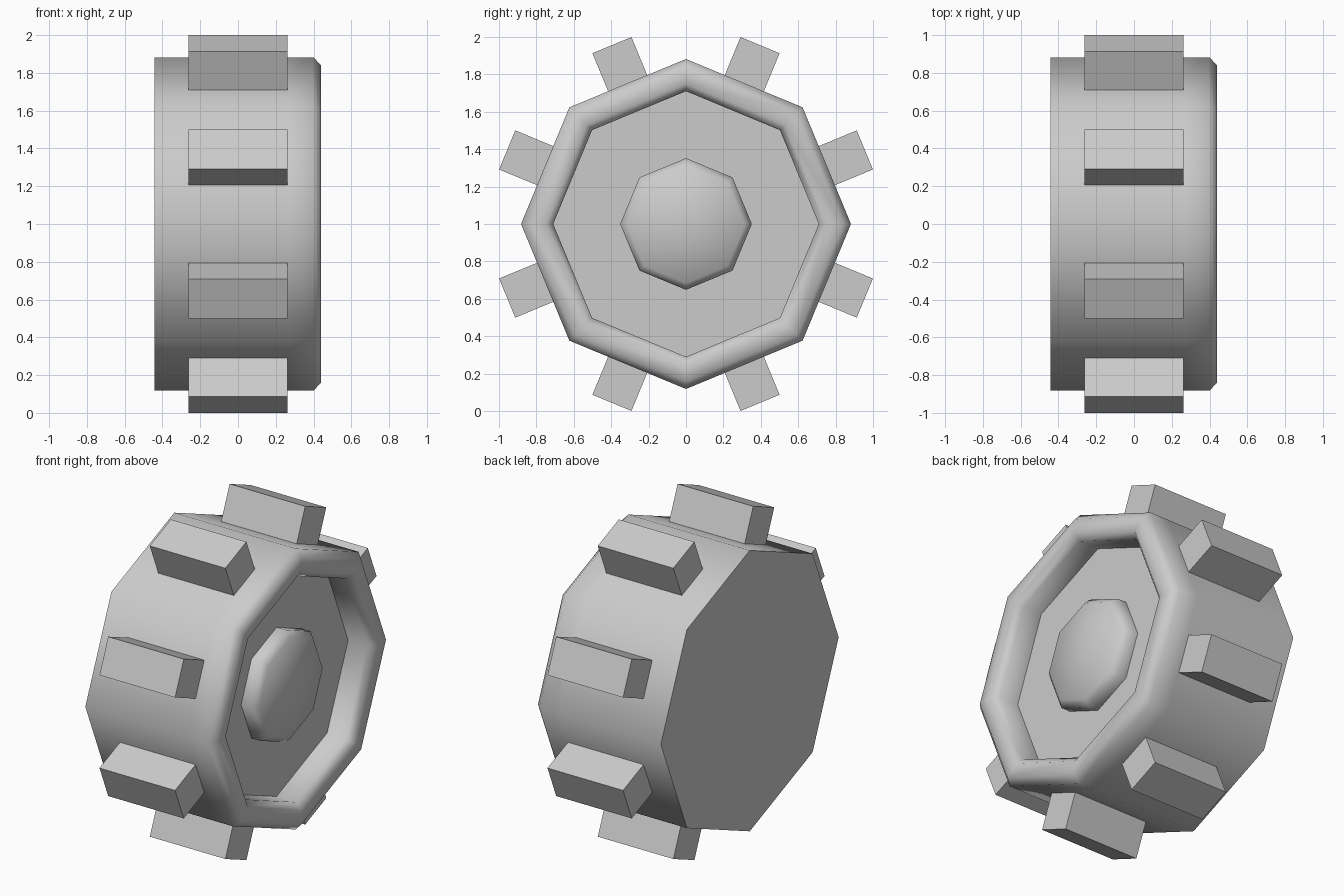
import bpy, bmesh
from math import radians, sin, cos, pi
from mathutils import Matrix, Vector

if "Cube" in bpy.data.objects:
    bpy.data.objects.remove(bpy.data.objects["Cube"])

SIDES = 8
CENTRE = Vector((0, 0, 1))


def finish(bm, name, smooth):
    bmesh.ops.recalc_face_normals(bm, faces=bm.faces)
    mesh = bpy.data.meshes.new(name)
    bm.to_mesh(mesh)
    bm.free()
    ob = bpy.data.objects.new(name, mesh)
    ob.location = CENTRE
    bpy.context.collection.objects.link(ob)
    if smooth:
        bpy.ops.object.select_all(action='DESELECT')
        ob.select_set(True)
        bpy.context.view_layer.objects.active = ob
        bpy.ops.object.shade_smooth_by_angle(angle=radians(50))
    return ob


def turn(name, profile, tip=None):
    """Octagonal solid around the x axis from (x, radius) points; tip = x of a domed end."""
    bm = bmesh.new()
    rings = [[bm.verts.new((x, r * cos(2 * pi * i / SIDES), r * sin(2 * pi * i / SIDES)))
              for i in range(SIDES)] for x, r in profile]
    for a, b in zip(rings, rings[1:]):
        for i in range(SIDES):
            j = (i + 1) % SIDES
            bm.faces.new((a[i], a[j], b[j], b[i]))
    bm.faces.new(rings[0])
    if tip is None:
        bm.faces.new(rings[-1])
    else:
        t = bm.verts.new((tip, 0, 0))
        for i in range(SIDES):
            bm.faces.new((rings[-1][i], rings[-1][(i + 1) % SIDES], t))
    return finish(bm, name, True)


# Wheel body: flat back, chamfered rim, recessed front face
turn("wheel_body", [(-0.443, 0.882), (0.27, 0.882), (0.40, 0.882), (0.44, 0.84),
                    (0.44, 0.75), (0.40, 0.71), (0.268, 0.71)])

# Domed hub cap sitting in the recess
turn("hub_cap", [(0.268, 0.352), (0.33, 0.352), (0.367, 0.315)], tip=0.39)

# Tread blocks, one on the middle of each flat side
INNER, OUTER = 0.81, 1.035
for k in range(SIDES):
    bm = bmesh.new()
    place = (Matrix.Rotation((k + 0.5) * 2 * pi / SIDES, 4, 'X')
             @ Matrix.Translation((0, (INNER + OUTER) / 2, 0))
             @ Matrix.Diagonal((0.525, OUTER - INNER, 0.226, 1)))
    bmesh.ops.create_cube(bm, size=1, matrix=place)
    finish(bm, f"tread_block_{k + 1}", False)
